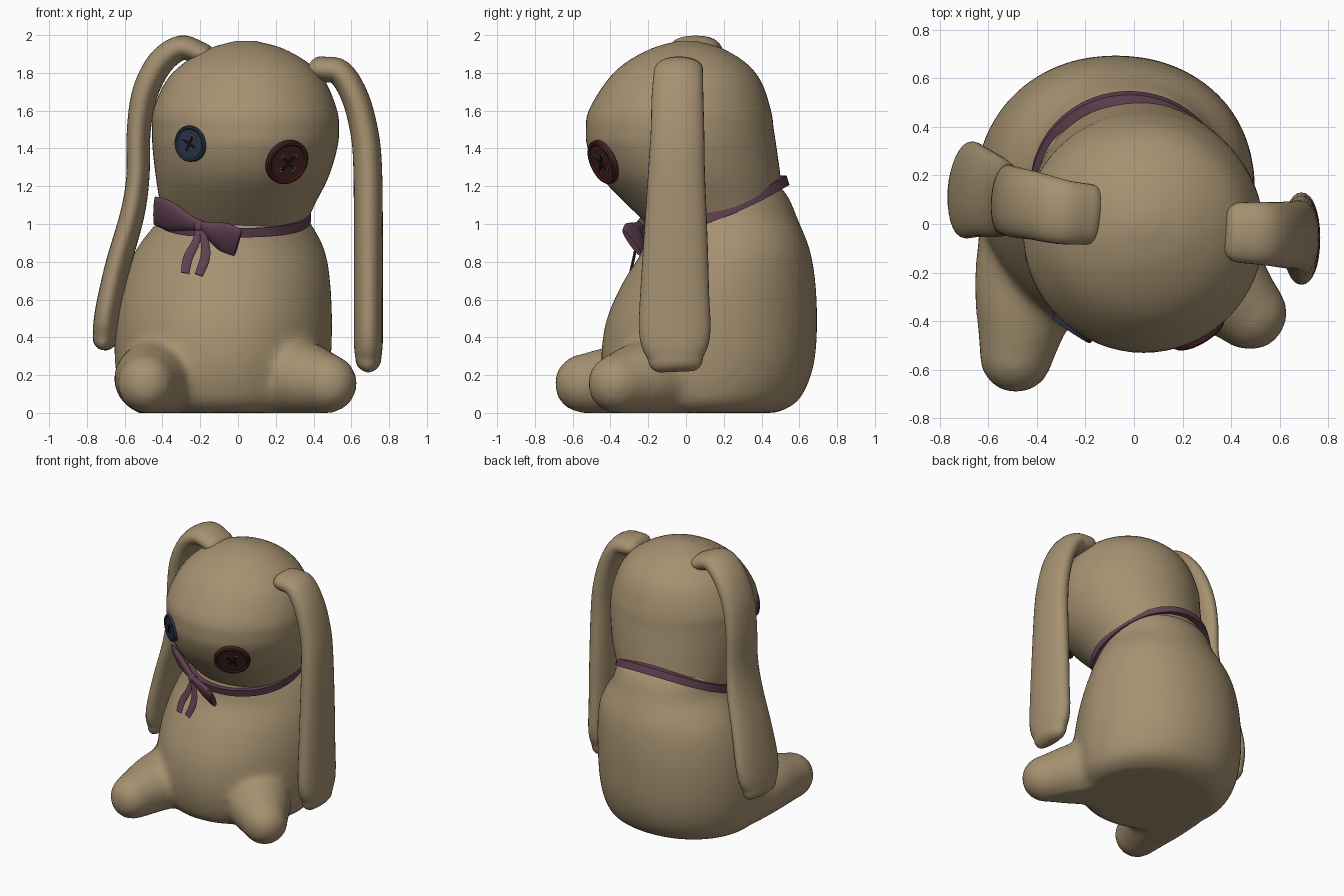
import bpy, bmesh, math
from mathutils import Vector, Matrix

if "Cube" in bpy.data.objects:
    bpy.data.objects.remove(bpy.data.objects["Cube"])


def material(name, rgb):
    m = bpy.data.materials.new(name)
    m.diffuse_color = (*rgb, 1)
    m.use_nodes = True
    m.node_tree.nodes["Principled BSDF"].inputs["Base Color"].default_value = m.diffuse_color
    return m


TAN = material("tan plush", (0.38, 0.285, 0.165))
PURPLE = material("plum ribbon", (0.125, 0.055, 0.085))
BLUE = material("navy button", (0.023, 0.035, 0.066))
RED = material("maroon button", (0.065, 0.016, 0.016))
THREAD = material("dark thread", (0.012, 0.01, 0.012))


def smooth_points(pts, sub):
    """Catmull-Rom interpolation of tuples of any length."""
    p = [Vector(q) for q in pts]
    p = [p[0] * 2 - p[1]] + p + [p[-1] * 2 - p[-2]]
    out = []
    for i in range(1, len(p) - 2):
        a, b, c, d = p[i - 1:i + 3]
        for k in range(sub):
            t = k / sub
            out.append(0.5 * (2 * b + (c - a) * t + (2 * a - 5 * b + 4 * c - d) * t * t
                              + (3 * b - a - 3 * c + d) * t ** 3))
    return out + [p[-2]]


def section(c, u, v, n, power):
    """Superellipse ring around c with half axes u and v."""
    ring = []
    for i in range(n):
        a = 2 * math.pi * i / n
        ca, sa = math.cos(a), math.sin(a)
        ring.append(c + u * math.copysign(abs(ca) ** (2 / power), ca)
                    + v * math.copysign(abs(sa) ** (2 / power), sa))
    return ring


def loft(bm, rings, closed=False):
    vs = [[bm.verts.new(p) for p in r] for r in rings]
    n = len(vs[0])
    for a, b in zip(vs, vs[1:] + vs[:1] if closed else vs[1:]):
        for i in range(n):
            j = (i + 1) % n
            bm.faces.new((a[i], a[j], b[j], b[i]))
    if not closed:
        bm.faces.new(vs[0][::-1])
        bm.faces.new(vs[-1])


def tube(bm, pts, wide, n=32, power=2.0, sub=5, round_ends=True):
    """Sweep along (x, y, z, half width, half thickness) points."""
    q = smooth_points(pts, sub)
    c = [Vector(p[:3]) for p in q]
    rings = []
    for i, p in enumerate(q):
        t = (c[min(i + 1, len(c) - 1)] - c[max(i - 1, 0)]).normalized()
        u = (wide - t * wide.dot(t)).normalized()
        v = t.cross(u)
        end = -1 if i == 0 else (1 if i == len(q) - 1 else 0)
        caps = [section(c[i], u * p[3], v * p[4], n, power)]
        if end and round_ends:
            for k in range(1, 6):
                a = k / 5 * 1.45
                caps.append(section(c[i] + t * end * p[4] * math.sin(a),
                                    u * (p[3] - p[4] * (1 - math.cos(a)) if p[3] > p[4] * 1.2
                                         else p[3] * math.cos(a)),
                                    v * p[4] * math.cos(a), n, power))
            if end < 0:
                caps.reverse()
        rings += caps
    loft(bm, rings)


def slices(bm, rows, n=64, power=2.0, sub=4, egg=0.0):
    """Loft horizontal sections given as (z, x0, x1, y0, y1); egg narrows the front."""
    rings = []
    for z, x0, x1, y0, y1 in smooth_points(rows, sub):
        c = Vector(((x0 + x1) / 2, (y0 + y1) / 2, z))
        ring = section(c, Vector(((x1 - x0) / 2, 0, 0)), Vector((0, (y1 - y0) / 2, 0)), n, power)
        for p in ring:
            p.x = c.x + (p.x - c.x) * (1 - egg * max(0, (c.y - p.y) / (y1 - y0) * 2))
        rings.append(ring)
    loft(bm, rings)


def finish(bm, name, mat, angle=50):
    bmesh.ops.recalc_face_normals(bm, faces=bm.faces)
    me = bpy.data.meshes.new(name)
    bm.to_mesh(me)
    bm.free()
    ob = bpy.data.objects.new(name, me)
    bpy.context.collection.objects.link(ob)
    me.materials.append(mat)
    bpy.ops.object.select_all(action='DESELECT')
    ob.select_set(True)
    bpy.context.view_layer.objects.active = ob
    bpy.ops.object.shade_smooth_by_angle(angle=math.radians(angle))
    return ob


X, Y, Z = Vector((1, 0, 0)), Vector((0, 1, 0)), Vector((0, 0, 1))

# Body with both stubby legs, fused and softened
bm = bmesh.new()
slices(bm, [(0, -.52, .37, -.32, .48), (.05, -.59, .44, -.39, .58), (.15, -.635, .475, -.43, .645),
            (.3, -.655, .495, -.45, .685), (.5, -.65, .5, -.42, .695), (.7, -.61, .49, -.33, .685),
            (.85, -.55, .465, -.235, .66), (.95, -.48, .42, -.21, .625), (1.03, -.415, .37, -.19, .59),
            (1.12, -.385, .35, -.14, .555), (1.2, -.35, .33, -.08, .505)], power=2.1, egg=.15)
for leg in ([(-.41, -.02, .18, .23, .21), (-.445, -.29, .18, .215, .195), (-.485, -.54, .155, .155, .16)],
            [(.17, -.04, .2, .24, .23), (.345, -.235, .18, .215, .2), (.475, -.365, .155, .158, .16)]):
    tube(bm, leg, X + Y * (0.3 if leg[0][0] > 0 else 0))
body = finish(bm, "body_and_legs", TAN)
rm = body.modifiers.new("fuse", 'REMESH')
rm.mode = 'VOXEL'
rm.voxel_size = 0.025
sm = body.modifiers.new("soften", 'SMOOTH')
sm.factor = 0.5
sm.iterations = 16
baked = bpy.data.meshes.new_from_object(body.evaluated_get(bpy.context.evaluated_depsgraph_get()))
body.modifiers.clear()
body.data = baked
for v in baked.vertices:
    v.co.z = max(v.co.z, 0)
baked.polygons.foreach_set("use_smooth", [True] * len(baked.polygons))

# Head
bm = bmesh.new()
slices(bm, [(.96, -.37, .34, -.16, .50), (1.1, -.41, .405, -.31, .51), (1.25, -.435, .48, -.45, .50),
            (1.4, -.452, .525, -.52, .48), (1.5, -.455, .535, -.53, .465), (1.6, -.45, .525, -.515, .45),
            (1.75, -.385, .465, -.425, .40), (1.85, -.29, .375, -.325, .32),
            (1.93, -.15, .235, -.18, .19), (1.97, -.01, .09, -.04, .05)])
finish(bm, "head", TAN, 80)

# Floppy ears
EARS = {
    "ear_right": [(.44, -.035, 1.82, .125, .067), (.54, -.04, 1.80, .13, .07), (.62, -.045, 1.67, .137, .072),
                  (.67, -.045, 1.48, .142, .074), (.687, -.05, 1.28, .15, .076), (.69, -.055, .9, .17, .077),
                  (.69, -.06, .62, .183, .077), (.69, -.06, .46, .19, .077), (.69, -.058, .36, .178, .076),
                  (.69, -.055, .285, .145, .068)],
    "ear_left": [(-.19, .04, 1.90, .125, .06), (-.30, .05, 1.932, .133, .066), (-.41, .075, 1.855, .14, .07),
                 (-.49, .09, 1.7, .145, .068), (-.525, .1, 1.5, .145, .062), (-.53, .1, 1.25, .15, .06),
                 (-.56, .11, 1.05, .165, .063), (-.63, .13, .8, .185, .066), (-.675, .14, .6, .2, .068),
                 (-.695, .14, .48, .19, .068), (-.704, .14, .395, .155, .064)]}
for name, pts in EARS.items():
    bm = bmesh.new()
    tube(bm, pts, Y + X * (.08 if pts[0][0] < 0 else 0), power=2.15)
    finish(bm, name, TAN, 80)


# Button eyes: rimmed disc, four holes and crossed thread
def button(name, pos, normal, r, mat, turn):
    place = (Matrix.Translation(pos) @ Vector(normal).to_track_quat('Z', 'Y').to_matrix().to_4x4()
             @ Matrix.Rotation(math.radians(turn), 4, 'Z'))
    bm = bmesh.new()
    loft(bm, [section(place @ Vector((0, 0, z)), place.to_3x3() @ X * r * s, place.to_3x3() @ Y * r * s, 40, 2)
              for s, z in ((.9, -.03), (1, -.02), (1, .003), (.95, .010), (.86, .010), (.80, .004), (.05, .004))])
    finish(bm, name, mat, 35)
    bm = bmesh.new()
    for k in range(4):
        a = math.pi / 4 + k * math.pi / 2
        bmesh.ops.create_cone(bm, cap_ends=True, segments=12, radius1=r * .09, radius2=r * .09, depth=.004,
                              matrix=place @ Matrix.Translation((r * .42 * math.cos(a), r * .42 * math.sin(a), .005)))
    finish(bm, name + "_holes", TAN)
    bm = bmesh.new()
    for a in (45, 135):
        bmesh.ops.create_cube(bm, size=1, matrix=place @ Matrix.Rotation(math.radians(a), 4, 'Z')
                              @ Matrix.Translation((0, 0, .008)) @ Matrix.Diagonal((r * .92, r * .1, .01, 1)))
    finish(bm, name + "_thread", THREAD)


button("button_eye_left", (-.254, -.432, 1.425), (-.55, -.83, -.06), .096, BLUE, 15)
button("button_eye_right", (.263, -.445, 1.325), (.46, -.8, -.36), .122, RED, 5)

# Ribbon collar, rising toward the back
bm = bmesh.new()
rings = []
LEAN = Vector((0, -.3, .95))
for i in range(72):
    a = 2 * math.pi * i / 72
    d = Vector((math.cos(a), math.sin(a), 0))
    c = Vector((-.02 + .397 * d.x, .15 + .38 * d.y, 0))
    c.z = .952 + .2206 * (c.y + .24) + .3326 * (c.y + .24) * (c.y - .1)
    rings.append([c + d * s + LEAN * h for s, h in ((-.03, -.026), (.01, -.026), (.01, .026), (-.03, .026))])
loft(bm, rings, closed=True)
finish(bm, "ribbon_collar", PURPLE)

# Bow loops, leaning forward at the top
KNOT = Vector((-.205, -.238, .99))
for name, tip in (("bow_loop_left", (-.44, -.11, 1.07)), ("bow_loop_right", (0, -.285, .897))):
    d = Vector(tip) - KNOT
    bm = bmesh.new()
    tube(bm, [(*(KNOT + d * f), w, t) for f, w, t in
              ((0, .03, .018), (.25, .05, .024), (.6, .088, .028), (.85, .092, .024), (1, .088, .016))],
         Vector((0, -.5, .87)), n=24, round_ends=False)
    finish(bm, name, PURPLE)

# Bow knot
bm = bmesh.new()
bmesh.ops.create_uvsphere(bm, u_segments=20, v_segments=12, radius=1,
                          matrix=Matrix.Translation(KNOT) @ Matrix.Diagonal((.03, .028, .036, 1)))
finish(bm, "bow_knot", PURPLE)

# Bow tails
for name, pts in (("bow_tail_left", [(-.205, -.25, .98), (-.225, -.262, .90), (-.265, -.275, .82), (-.28, -.295, .74)]),
                  ("bow_tail_right", [(-.2, -.25, .98), (-.175, -.262, .90), (-.175, -.278, .82), (-.208, -.298, .73)])):
    bm = bmesh.new()
    widths = (.014, .022, .026, .022)
    tube(bm, [(*p, w, .006) for p, w in zip(pts, widths)], X, n=12, round_ends=False)
    finish(bm, name, PURPLE)
